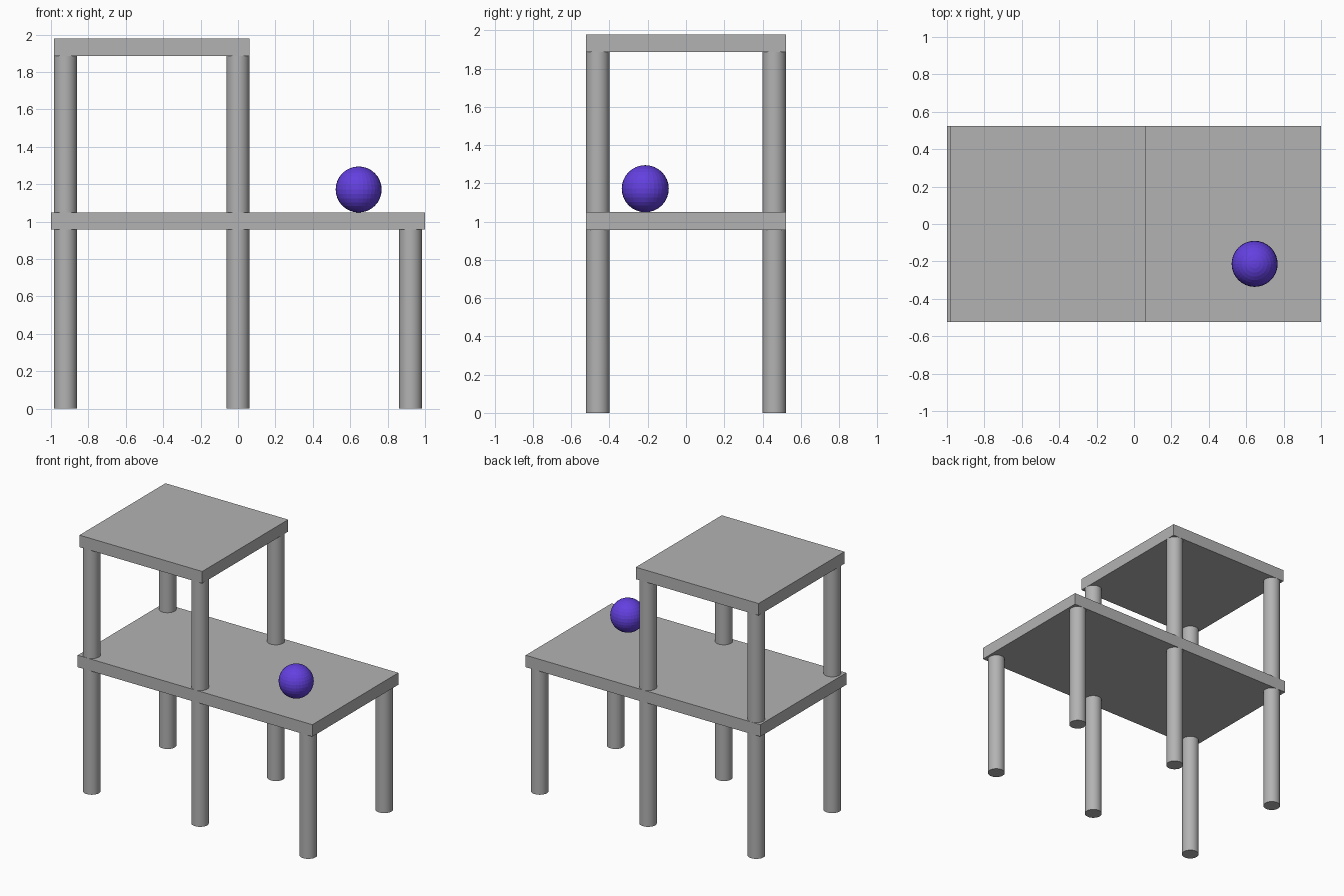
import bpy
import math

if "Cube" in bpy.data.objects:
    bpy.data.objects.remove(bpy.data.objects["Cube"])


def material(name, rgb):
    m = bpy.data.materials.new(name)
    m.diffuse_color = (*rgb, 1.0)
    m.use_nodes = True
    m.node_tree.nodes["Principled BSDF"].inputs["Base Color"].default_value = m.diffuse_color
    return m


GREY = material("grey", (0.45, 0.45, 0.45))
VIOLET = material("violet", (0.125, 0.051, 0.745))

U = 2 / 13            # design unit: the lower deck is 13 units long
LEG_R = 0.4 * U
HALF_Y = 3.4 * U


def finish(name, mat):
    ob = bpy.context.object
    ob.name = name
    ob.data.materials.append(mat)
    return ob


def deck(name, x0, x1, z0, z1):
    bpy.ops.mesh.primitive_cube_add(size=1, location=((x0 + x1) / 2, 0, (z0 + z1) / 2))
    ob = finish(name, GREY)
    ob.scale = (x1 - x0, 2 * HALF_Y, z1 - z0)
    bpy.ops.object.transform_apply(location=False, rotation=False, scale=True)


def leg(name, x, y, z0, z1):
    bpy.ops.mesh.primitive_cylinder_add(vertices=32, radius=LEG_R, depth=z1 - z0,
                                        location=(x, y, (z0 + z1) / 2))
    finish(name, GREY)
    bpy.ops.object.shade_smooth_by_angle(angle=math.radians(30))


# Decks
deck("lower_deck", -1, 1, 0.957, 1.049)
deck("upper_deck", -6.4 * U, 0.4 * U, 1.886, 1.978)

# Legs: three pairs below, two pairs above, ends set into the decks
for side, y in (("front", -3 * U), ("back", 3 * U)):
    for pos, x in (("left", -6 * U), ("middle", 0), ("right", 6 * U)):
        leg(f"lower_leg_{side}_{pos}", x, y, 0, 1.0)
        if pos != "right":
            leg(f"upper_leg_{side}_{pos}", x, y, 1.0, 1.93)

# Ball resting on the lower deck
bpy.ops.mesh.primitive_uv_sphere_add(segments=32, ring_count=16, radius=0.123,
                                     location=(0.645, -0.213, 1.172))
finish("ball", VIOLET)
